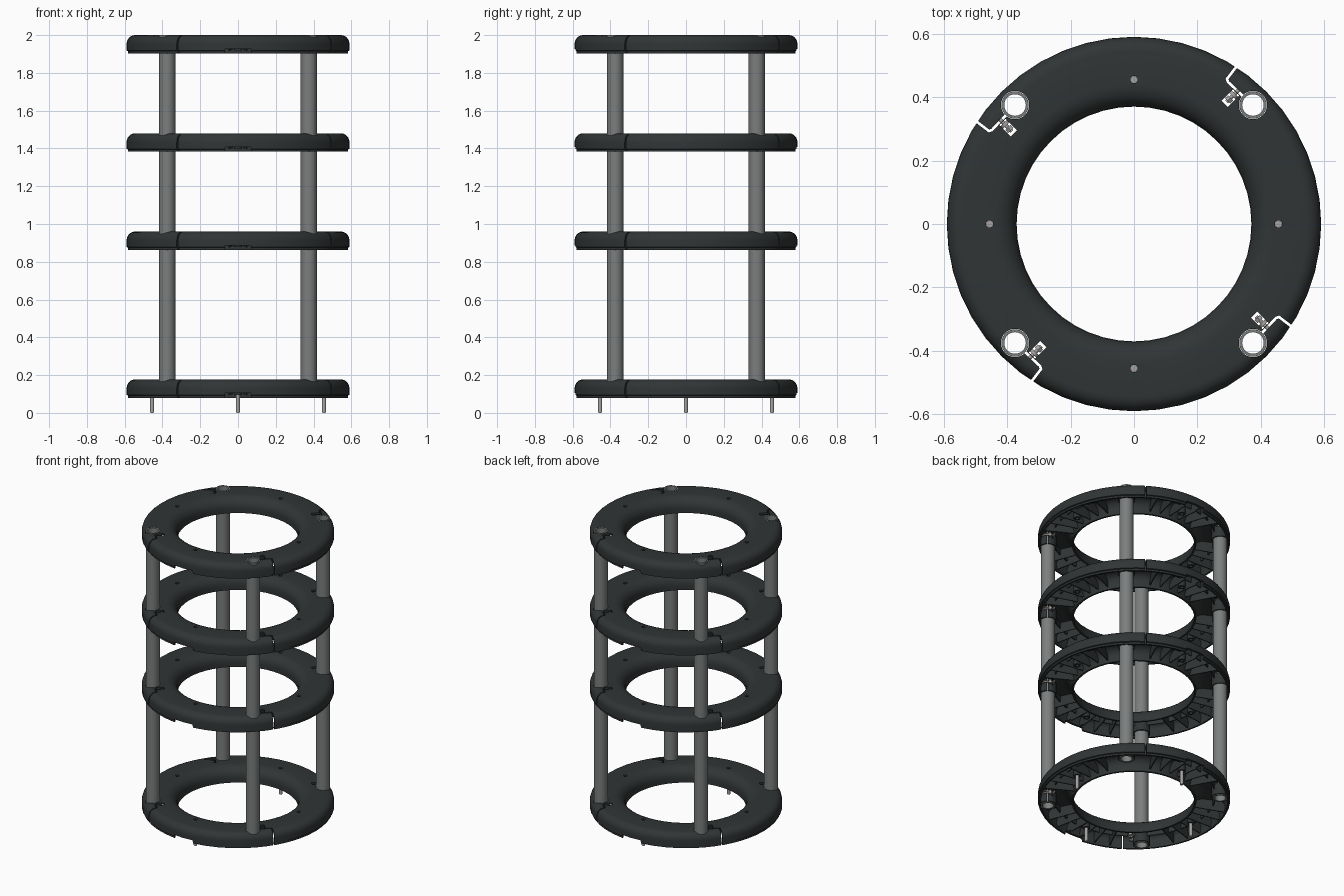
import bpy, bmesh
from math import pi, cos, sin, radians
from mathutils import Matrix, Vector

if "Cube" in bpy.data.objects:
    bpy.data.objects.remove(bpy.data.objects["Cube"])

H = 0.097                                  # ring height
RING_Z = [0.08, 0.863, 1.383, 1.903]       # underside of each ring
QUARTERS = [Matrix.Rotation(k * pi / 2, 4, 'Z') for k in range(4)]


def material(name, rgb):
    m = bpy.data.materials.new(name)
    m.diffuse_color = (*rgb, 1)
    m.use_nodes = True
    m.node_tree.nodes["Principled BSDF"].inputs["Base Color"].default_value = m.diffuse_color
    return m


BLACK = material("black_plastic", (0.03, 0.035, 0.036))
GREY = material("grey_tube", (0.2, 0.21, 0.21))
STEEL = material("steel", (0.38, 0.37, 0.36))


def finish(bm, name, mat=None):
    bmesh.ops.recalc_face_normals(bm, faces=bm.faces)
    me = bpy.data.meshes.new(name)
    bm.to_mesh(me)
    bm.free()
    if mat:
        me.materials.append(mat)
    ob = bpy.data.objects.new(name, me)
    bpy.context.collection.objects.link(ob)
    return ob


def smooth(me):
    me.shade_smooth()
    me.set_sharp_from_angle(angle=radians(32))


def prism(bm, pts, z0, z1, m=Matrix()):
    """Closed polygon in xy extruded from z0 to z1, then transformed."""
    lo = [bm.verts.new(m @ Vector((x, y, z0))) for x, y in pts]
    hi = [bm.verts.new(m @ Vector((x, y, z1))) for x, y in pts]
    bm.faces.new(lo)
    bm.faces.new(hi)
    for i in range(len(pts)):
        j = (i + 1) % len(pts)
        bm.faces.new((lo[i], lo[j], hi[j], hi[i]))


def revolve(bm, prof, n, m=Matrix()):
    """Closed (radius, z) profile spun around z."""
    rows = [[bm.verts.new(m @ Vector((r * cos(2 * pi * k / n), r * sin(2 * pi * k / n), z)))
             for r, z in prof] for k in range(n)]
    for k in range(n):
        a, b = rows[k], rows[(k + 1) % n]
        for i in range(len(prof)):
            j = (i + 1) % len(prof)
            bm.faces.new((a[i], b[i], b[j], a[j]))


def circle(r, n, cx=0, cy=0):
    return [(cx + r * cos(2 * pi * k / n), cy + r * sin(2 * pi * k / n)) for k in range(n)]


def rect(x0, x1, y0, y1):
    return [(x0, y0), (x1, y0), (x1, y1), (x0, y1)]


def arc(cr, cz, rr, rz, a0, a1, n=6):
    return [(cr + rr * cos(radians(a0 + (a1 - a0) * i / n)),
             cz + rz * sin(radians(a0 + (a1 - a0) * i / n))) for i in range(n + 1)]


def thicken(path, w):
    """Polyline to a strip of half width w with mitred corners."""
    p = [Vector(q) for q in path]
    left, right = [], []
    for i, q in enumerate(p):
        ds = []
        if i > 0:
            ds.append((q - p[i - 1]).normalized())
        if i < len(p) - 1:
            ds.append((p[i + 1] - q).normalized())
        t = sum(ds, Vector((0, 0))).normalized()
        nrm = Vector((-t.y, t.x))
        s = w / nrm.dot(Vector((-ds[0].y, ds[0].x)))
        left.append(tuple(q + nrm * s))
        right.append(tuple(q - nrm * s))
    return left + right[::-1]


# cutters: clamp slots, through holes with rim notches, bolt pockets
SLOT = [(0.293, 0.457), (0.296, 0.448), (0.348, 0.399)]
BOLT = Matrix.Translation((0.288, 0.381, 0)) @ Matrix.Rotation(pi / 4, 4, 'Z')
slots, holes, pockets = bmesh.new(), bmesh.new(), bmesh.new()
for q in QUARTERS:
    prism(slots, thicken([(0.345, 0.525)] + SLOT, 0.0042), -0.05, 0.15, q)
    prism(holes, circle(0.0445, 32, 0.375, 0.375), -0.05, 0.15, q)
    prism(holes, circle(0.0115, 16, 0.455, 0), -0.05, 0.15, q)
    prism(pockets, rect(-0.003, 0.048, -0.0135, 0.0135), 0.02, 0.15, q @ BOLT)
for y in (-0.58, 0.58):
    prism(holes, rect(-0.07, 0.07, y - 0.04, y + 0.04), -0.05, 0.024)
cutters = [finish(b, n) for b, n in ((slots, "slot_cutter"), (holes, "hole_cutter"),
                                     (pockets, "pocket_cutter"))]
for c in cutters:
    c.hide_render = True

# ring shell, open underneath with one circular stiffener
profile = ([(0.583, 0), (0.583, 0.012), (0.59, 0.015)]
           + arc(0.545, 0.05, 0.045, 0.047, 0, 90)
           + arc(0.44, 0.03, 0.07, 0.067, 90, 180)
           + [(0.37, 0), (0.382, 0)]
           + arc(0.44, 0.03, 0.058, 0.055, 180, 90)
           + [(0.497, 0.085), (0.497, 0.045), (0.503, 0.045), (0.503, 0.085)]
           + arc(0.545, 0.05, 0.033, 0.035, 90, 0) + [(0.572, 0)])
bm = bmesh.new()
revolve(bm, profile, 48)
shell = finish(bm, "ring_shell", BLACK)

# radial ribs on the underside
bm = bmesh.new()
rib = [(0.376, 0.02), (0.58, 0.012), (0.58, 0.05), (0.568, 0.075),
       (0.545, 0.09), (0.44, 0.09), (0.395, 0.07), (0.376, 0.035)]
for q in QUARTERS:
    for a in (5, 15, 25, 65, 75, 85):
        prism(bm, rib, -0.003, 0.003,
              q @ Matrix.Rotation(radians(a), 4, 'Z') @ Matrix.Rotation(pi / 2, 4, 'X'))
ribs = finish(bm, "ring_ribs", BLACK)

# tube sockets and stud bosses
bm = bmesh.new()
for q in QUARTERS:
    prism(bm, circle(0.052, 32, 0.375, 0.375), 0.004, 0.076, q)
    prism(bm, circle(0.022, 20, 0.455, 0), 0.015, 0.09, q)
sockets = finish(bm, "tube_sockets", BLACK)

# clamp walls lining each slot
bm = bmesh.new()
for q in QUARTERS:
    prism(bm, thicken([(0.318, 0.49)] + SLOT, 0.014), 0.008, 0.076, q)
walls = finish(bm, "clamp_walls", BLACK)

# cut every ring part
for ob in (shell, ribs, sockets, walls):
    for c in cutters:
        mod = ob.modifiers.new("cut", 'BOOLEAN')
        mod.operation, mod.solver, mod.object = 'DIFFERENCE', 'EXACT', c
    deps = bpy.context.evaluated_depsgraph_get()
    me = bpy.data.meshes.new_from_object(ob.evaluated_get(deps))
    ob.modifiers.clear()
    ob.data = me
    me.materials.clear()
    me.materials.append(BLACK)
    smooth(me)
for c in cutters:
    bpy.data.objects.remove(c)

# clamp bolts with hex head and nuts
bm = bmesh.new()
for q in QUARTERS:
    m = q @ BOLT @ Matrix.Translation((0, 0, 0.058)) @ Matrix.Rotation(pi / 2, 4, 'Y')
    prism(bm, circle(0.006, 14), 0.006, 0.098, m)
    for n, r, a, b in ((6, 0.013, 0.01, 0.023), (16, 0.0145, 0.031, 0.042), (6, 0.013, 0.076, 0.09)):
        prism(bm, circle(r, n), a, b, m)
bolts = finish(bm, "clamp_bolts", STEEL)
smooth(bolts.data)

# repeat the finished ring at each level
for ob in (shell, ribs, sockets, walls, bolts):
    base = ob.name
    for i, z in enumerate(RING_Z):
        o = ob if i == 0 else ob.copy()
        if i:
            bpy.context.collection.objects.link(o)
        o.name = f"{base}_level_{i + 1}"
        o.location.z = z

# hollow upright tubes and bottom studs
for i, q in enumerate(QUARTERS):
    bm = bmesh.new()
    revolve(bm, [(0.043, 0.08), (0.043, 2.0), (0.034, 2.0), (0.034, 0.08)], 32,
            q @ Matrix.Translation((0.375, 0.375, 0)))
    smooth(finish(bm, f"upright_tube_{i + 1}", GREY).data)
    bm = bmesh.new()
    m = q @ Matrix.Translation((0.455, 0, 0))
    prism(bm, circle(0.011, 16), 0.004, 0.166, m)
    prism(bm, circle(0.008, 16), 0.0, 0.005, m)
    smooth(finish(bm, f"base_stud_{i + 1}", STEEL).data)
